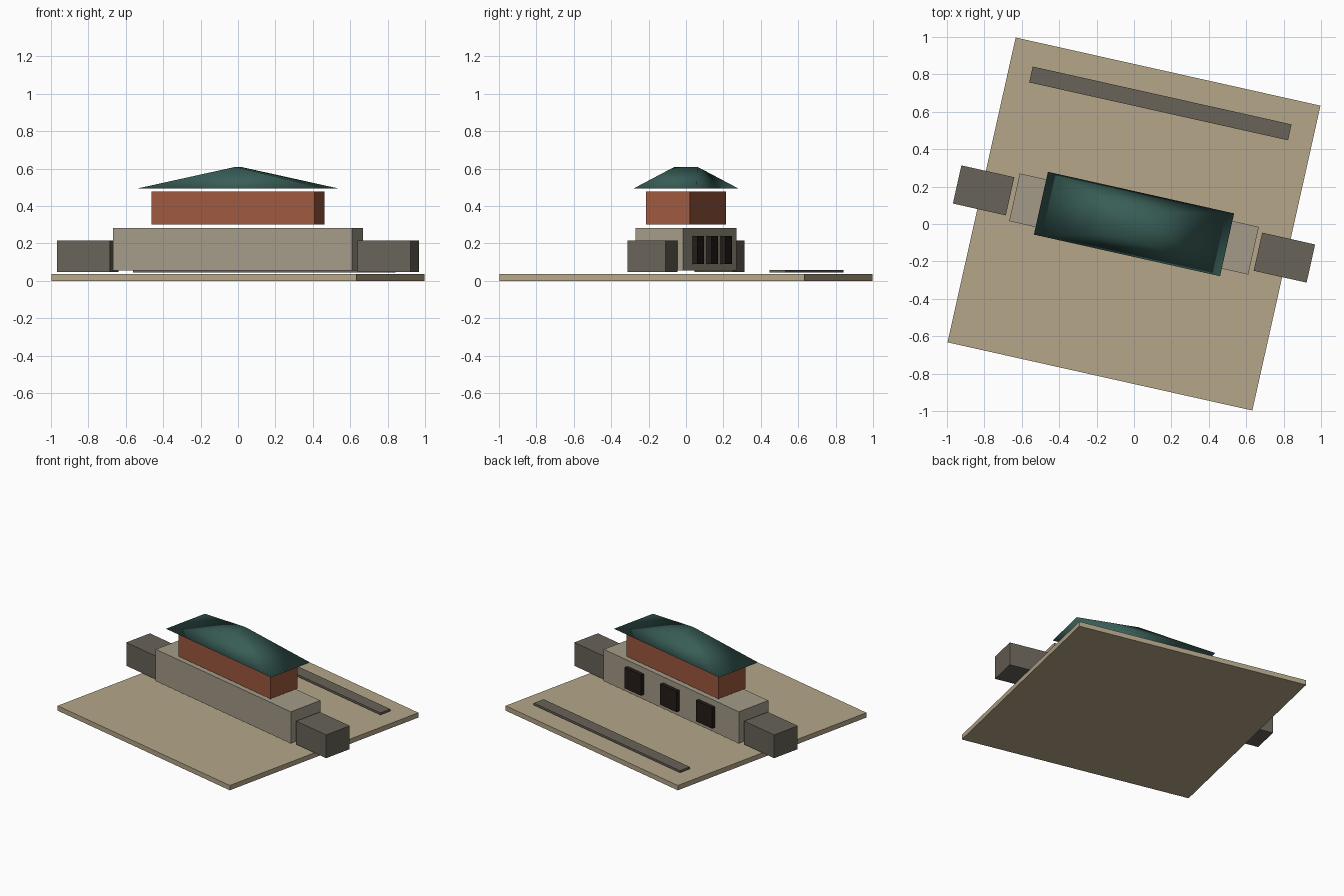
import bpy, bmesh, math
from mathutils import Matrix

if "Cube" in bpy.data.objects:
    bpy.data.objects.remove(bpy.data.objects["Cube"])

TURN = Matrix.Rotation(math.radians(-12.6), 4, 'Z')  # whole building is turned on its plot


def material(name, rgb):
    m = bpy.data.materials.new(name)
    m.diffuse_color = (*rgb, 1)
    m.use_nodes = True
    m.node_tree.nodes["Principled BSDF"].inputs["Base Color"].default_value = m.diffuse_color
    return m


SAND = material("sand", (0.46, 0.38, 0.25))
STONE = material("stone", (0.37, 0.33, 0.25))
DARK_STONE = material("dark_stone", (0.14, 0.125, 0.10))
BRICK = material("brick", (0.34, 0.10, 0.05))
GREEN = material("green_roof", (0.04, 0.11, 0.095))
BLACK = material("dark_opening", (0.018, 0.012, 0.01))


def finish(bm, name, mat):
    bmesh.ops.recalc_face_normals(bm, faces=bm.faces)
    mesh = bpy.data.meshes.new(name)
    bm.to_mesh(mesh)
    bm.free()
    mesh.materials.append(mat)
    obj = bpy.data.objects.new(name, mesh)
    obj.matrix_world = TURN
    bpy.context.collection.objects.link(obj)
    return obj


def box(name, mat, centre, size, z0, z1):
    bm = bmesh.new()
    bmesh.ops.create_cube(bm, size=1)
    bmesh.ops.scale(bm, vec=(*size, z1 - z0), verts=bm.verts)
    bmesh.ops.translate(bm, vec=(*centre, (z0 + z1) / 2), verts=bm.verts)
    return finish(bm, name, mat)


# Ground and the strip of platform behind the building
box("ground_slab", SAND, (0, 0), (1.67, 1.67), 0, 0.035)
box("rear_platform", DARK_STONE, (-0.003, 0.66), (1.418, 0.087), 0.043, 0.058)

# Stacked storeys
box("lower_storey", STONE, (0, 0), (1.31, 0.261), 0.054, 0.283)
box("upper_storey", BRICK, (0, 0), (0.893, 0.241), 0.301, 0.478)

# Side wings
for name, side in (("left_wing", -1), ("right_wing", 1)):
    box(name, DARK_STONE, (side * 0.824, 0), (0.29, 0.209), 0.048, 0.216)

# Three openings on the back wall
for i in (-1, 0, 1):
    box(f"rear_opening_{i + 2}", BLACK, (i * 0.345, 0.1425), (0.157, 0.029), 0.09, 0.24)

# Hipped roof with a short ridge running front to back
bm = bmesh.new()
eave = [bm.verts.new((x * 0.51, y * 0.172, 0.494)) for x, y in ((-1, -1), (1, -1), (1, 1), (-1, 1))]
front, back = (bm.verts.new((0, y, 0.609)) for y in (-0.063, 0.063))
bm.faces.new(eave[::-1])
bm.faces.new((eave[0], eave[1], front))
bm.faces.new((eave[2], eave[3], back))
bm.faces.new((eave[1], eave[2], back, front))
bm.faces.new((eave[3], eave[0], front, back))
for f in bm.faces:
    f.smooth = True
finish(bm, "roof", GREEN)
